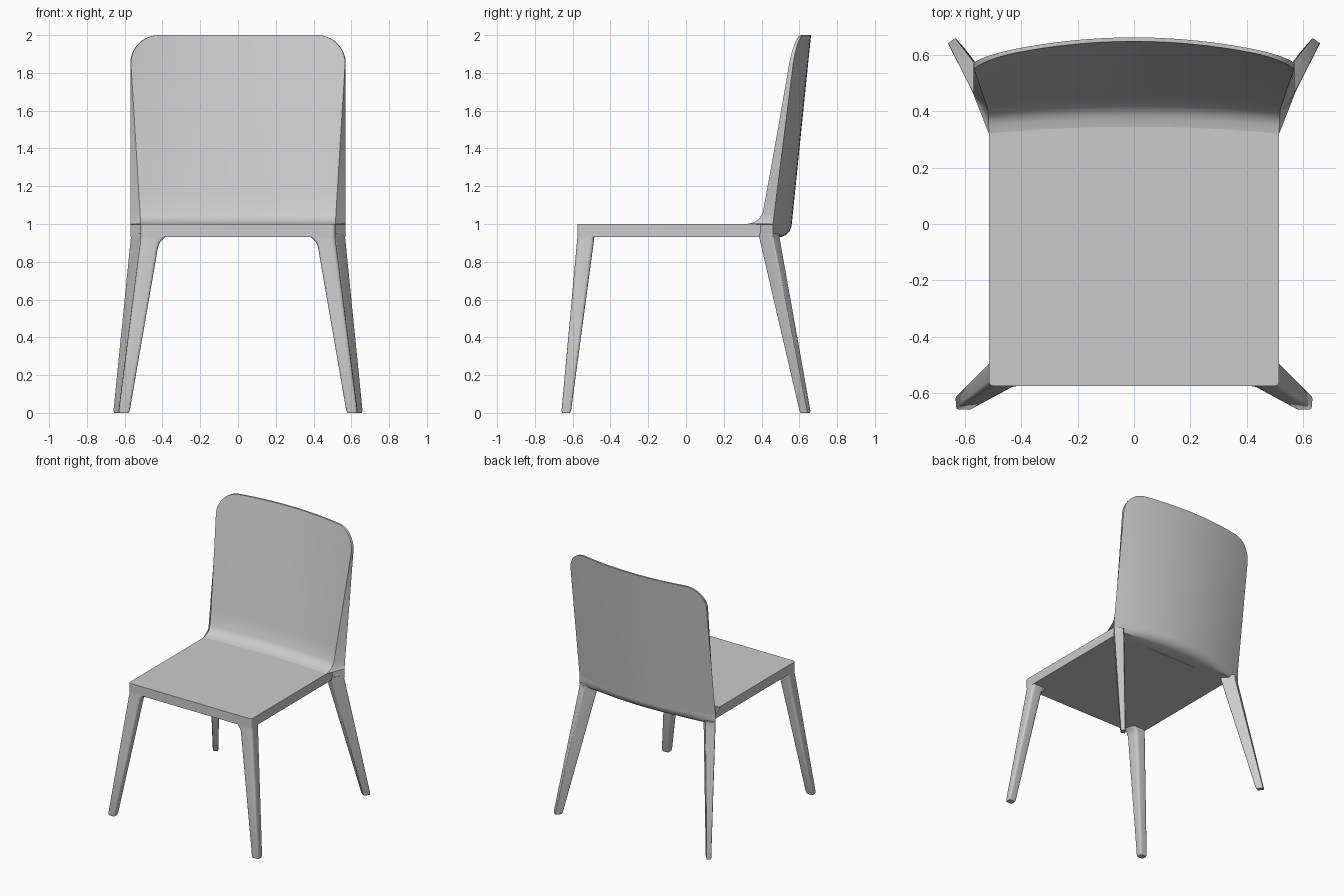
import bpy, bmesh, math
from mathutils import Vector

if "Cube" in bpy.data.objects:
    bpy.data.objects.remove(bpy.data.objects["Cube"])


def finish(name, bm, mirror=False):
    bmesh.ops.recalc_face_normals(bm, faces=bm.faces[:])
    me = bpy.data.meshes.new(name)
    bm.to_mesh(me)
    bm.free()
    ob = bpy.data.objects.new(name, me)
    bpy.context.collection.objects.link(ob)
    if mirror:
        ob.modifiers.new("Mirror", 'MIRROR')
    bpy.ops.object.select_all(action='DESELECT')
    ob.select_set(True)
    bpy.context.view_layer.objects.active = ob
    bpy.ops.object.shade_smooth_by_angle(angle=math.radians(35))
    return ob


def loft(bm, rings):
    loops = [[bm.verts.new(p) for p in r] for r in rings]
    n = len(loops[0])
    for a, b in zip(loops, loops[1:]):
        for i in range(n):
            j = (i + 1) % n
            bm.faces.new((a[i], a[j], b[j], b[i]))
    bm.faces.new(loops[0][::-1])
    bm.faces.new(loops[-1])


def rounded(corners, z, frac, inset=0.0, steps=5):
    """Polygon section with rounded corners at height z."""
    pts = [Vector((x, y)) for x, y in corners]
    mid = sum(pts, Vector((0, 0))) / len(pts)
    pts = [p.lerp(mid, inset) for p in pts]
    out = []
    for i, p in enumerate(pts):
        a = p.lerp(pts[i - 1], frac)
        b = p.lerp(pts[(i + 1) % len(pts)], frac)
        for s in range(steps + 1):
            t = s / steps
            q = a * (1 - t) ** 2 + p * 2 * t * (1 - t) + b * t * t
            out.append((q.x, q.y, z))
    return out


def lerp(a, b, t):
    return a + (b - a) * t


def leg(name, top, foot, frac, flare):
    rings = []
    for z, inset in ((0.0, 0.15), (0.012, 0.0), (0.45, 0), (0.88, 0), (0.90, 0), (0.915, 0), (0.931, 0), (0.95, 0)):
        t = min(z / 0.93, 1)
        c = [(lerp(f[0], p[0], t), lerp(f[1], p[1], t)) for f, p in zip(foot, top)]
        # inner corners flare into the seat underside
        d = flare * max(0, min((z - 0.88) / 0.05, 1)) ** 2
        c = [(x - d, y) if i > 1 else (x, y) for i, (x, y) in enumerate(c)]
        rings.append(rounded(c, z, frac, inset))
    bm = bmesh.new()
    loft(bm, rings)
    finish(name, bm, True)


# Seat slab
bm = bmesh.new()
loft(bm, [rounded([(-0.515, -0.575), (0.515, -0.575), (0.515, 0.415), (-0.515, 0.415)], z, 0.02)
          for z in (0.93, 1.0)])
finish("seat", bm)

# Curved backrest: tapering shell with rounded top corners and a fillet to the seat
rows = [(0.93, 0, -0.06), (0.94, 0, -0.035), (0.96, 0, -0.012), (0.985, 0, -0.002), (0.998, 0, 0),
        (1.0, -0.075, 0), (1.006, -0.045, 0), (1.015, -0.028, 0), (1.03, -0.012, 0), (1.06, 0, 0)]
rows += [(1.06 + 0.79 * i / 8, 0, 0) for i in range(1, 9)]
rows += [(1.85 + 0.15 * math.sin(math.pi / 2 * i / 10), 0, 0) for i in range(1, 11)]
N = 24
rings = []
for z, off_front, off_back in rows:
    t = max(z - 1.0, 0)
    cut = 0.15 * (1 - math.sqrt(max(0, 1 - (max(z - 1.85, 0) / 0.15) ** 2)))
    wf = 0.515 + 0.052 * min(t / 0.85, 1) - cut
    wb = 0.57 - cut
    front, back = [], []
    for i in range(N + 1):
        u = 2 * i / N - 1
        x = u * wf
        y = 0.42 + 0.228 * t - (0.03 + 0.045 * t) * (x / 0.57) ** 2 + off_front
        front.append((x, y, z))
        x = u * wb
        y = 0.56 + 0.102 * t - (0.10 - 0.025 * t) * (x / 0.57) ** 2 + off_back * (1 - u * u)
        back.append((x, y, z))
    rings.append(front + back[::-1])
bm = bmesh.new()
loft(bm, rings)
finish("backrest", bm)

# Splayed tapering legs
leg("front_leg",
    [(0.515, -0.485), (0.515, -0.575), (0.41, -0.575), (0.43, -0.485)],
    [(0.635, -0.61), (0.632, -0.66), (0.575, -0.66), (0.575, -0.61)], 0.25, 0.03)
leg("rear_leg",
    [(0.515, 0.385), (0.57, 0.46), (0.51, 0.497), (0.44, 0.42)],
    [(0.63, 0.602), (0.662, 0.643), (0.635, 0.662), (0.60, 0.622)], 0.1, 0.0)
